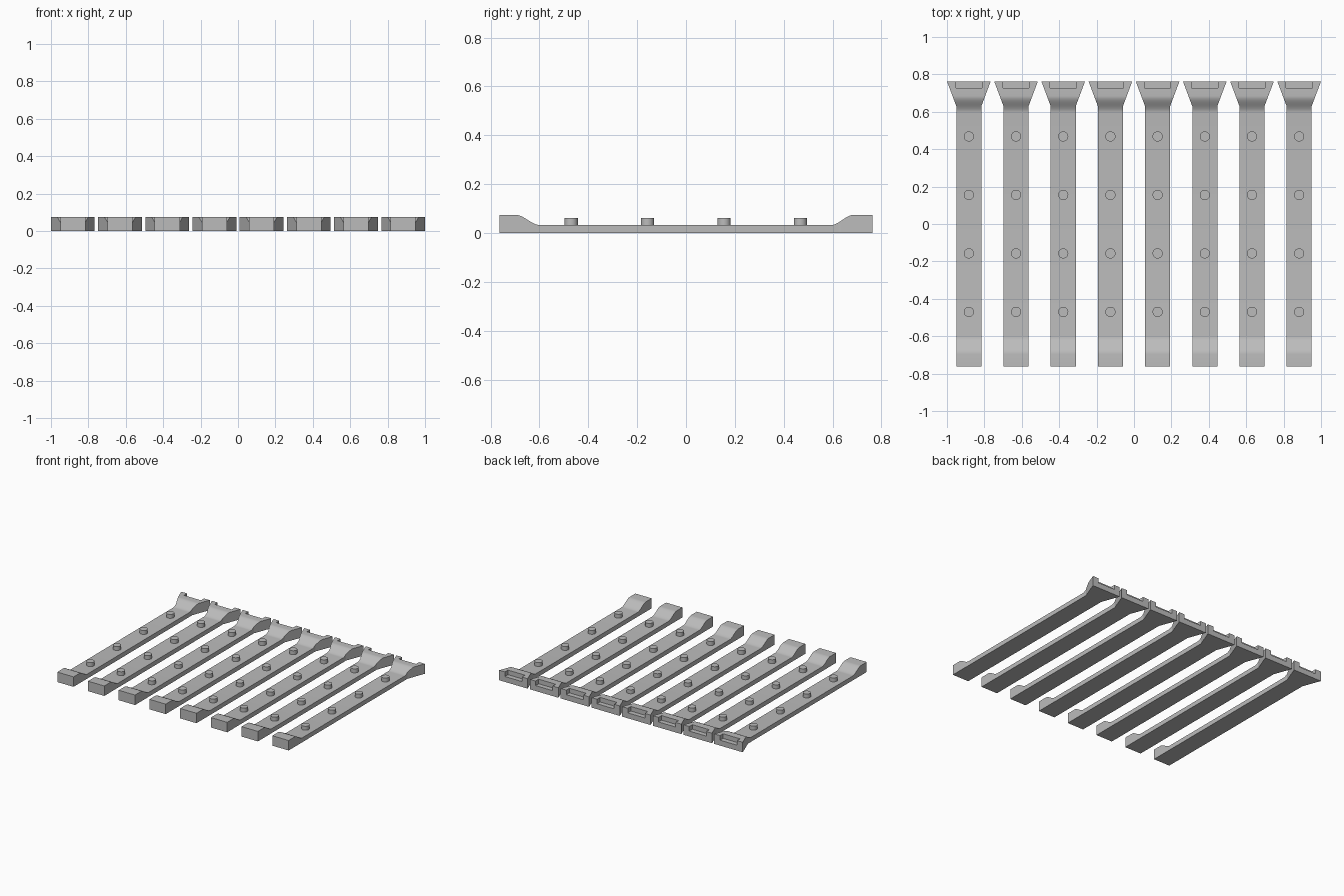
import bpy, bmesh, math

if "Cube" in bpy.data.objects:
    bpy.data.objects.remove(bpy.data.objects["Cube"])

COUNT, PITCH, FIRST_X = 8, 0.2523, -0.883
HALF_LEN, BAR_Z, HEAD_Z, PIN_Z = 0.763, 0.033, 0.074, 0.062
BAR_W, HEAD_W, TAPER_Y = 0.067, 0.117, 0.63   # half widths, start of flare

grey = bpy.data.materials.new("plain grey")
grey.diffuse_color = (0.5, 0.5, 0.5, 1)
grey.use_nodes = True
grey.node_tree.nodes["Principled BSDF"].inputs["Base Color"].default_value = grey.diffuse_color


def make(name, bm, x=0.0, y=0.0):
    bmesh.ops.recalc_face_normals(bm, faces=bm.faces)
    me = bpy.data.meshes.new(name)
    bm.to_mesh(me)
    bm.free()
    me.materials.append(grey)
    ob = bpy.data.objects.new(name, me)
    bpy.context.collection.objects.link(ob)
    ob.location = (x, y, 0)
    return ob


def smooth(ob, degrees):
    bpy.ops.object.select_all(action='DESELECT')
    ob.select_set(True)
    bpy.context.view_layer.objects.active = ob
    bpy.ops.object.shade_smooth_by_angle(angle=math.radians(degrees))


def array(ob, count, offset):
    m = ob.modifiers.new("array", 'ARRAY')
    m.count = count
    m.use_relative_offset = False
    m.use_constant_offset = True
    m.constant_offset_displace = offset


def top_height(y):
    """Flat bar with an S-curved rise to each raised end."""
    lo, hi = (0.60, 0.695) if y < 0 else (0.595, 0.685)
    t = min(max((abs(y) - lo) / (hi - lo), 0), 1)
    return BAR_Z + (HEAD_Z - BAR_Z) * t * t * (3 - 2 * t)


# bar: rectangular sections lofted along y, flaring at the back
STEPS = 12
front = [-0.695 + 0.095 * i / STEPS for i in range(STEPS + 1)]
back = [0.595 + 0.09 * i / STEPS for i in range(STEPS + 1)]
stations = sorted([-HALF_LEN, HALF_LEN, TAPER_Y] + front + back)
bm = bmesh.new()
rings = []
for y in stations:
    t = max(0, (y - TAPER_Y) / (HALF_LEN - TAPER_Y))
    w, z = BAR_W + (HEAD_W - BAR_W) * t, top_height(y)
    rings.append([bm.verts.new(c) for c in
                  ((-w, y, 0), (w, y, 0), (w, y, z), (-w, y, z))])
for a, b in zip(rings, rings[1:]):
    for i in range(4):
        j = (i + 1) % 4
        bm.faces.new((a[i], a[j], b[j], b[i]))
bm.faces.new(rings[0])
bm.faces.new(rings[-1])
bar = make("bar", bm, FIRST_X)
smooth(bar, 25)

# notch cutter: opens the top rear edge of the flared head
bm = bmesh.new()
bmesh.ops.create_cube(bm, size=1)
for v in bm.verts:
    v.co.x *= 0.14
    v.co.y = 0.727 if v.co.y < 0 else 0.80
    v.co.z = 0.04 if v.co.z < 0 else 0.12
cutter = make("notch_cutter", bm, FIRST_X)
cutter.hide_render = True
cutter.hide_set(True)
cut = bar.modifiers.new("notch", 'BOOLEAN')
cut.operation = 'DIFFERENCE'
cut.solver = 'EXACT'
cut.object = cutter
array(bar, COUNT, (PITCH, 0, 0))

# pins: four short round studs on each bar
bm = bmesh.new()
bmesh.ops.create_cone(bm, cap_ends=True, segments=32, radius1=0.027,
                      radius2=0.027, depth=1)
for v in bm.verts:
    v.co.z = PIN_Z if v.co.z > 0 else BAR_Z - 0.005
pin = make("pin", bm, FIRST_X, -0.47)
smooth(pin, 30)
array(pin, 4, (0, 0.3127, 0))
array(pin, COUNT, (PITCH, 0, 0))
